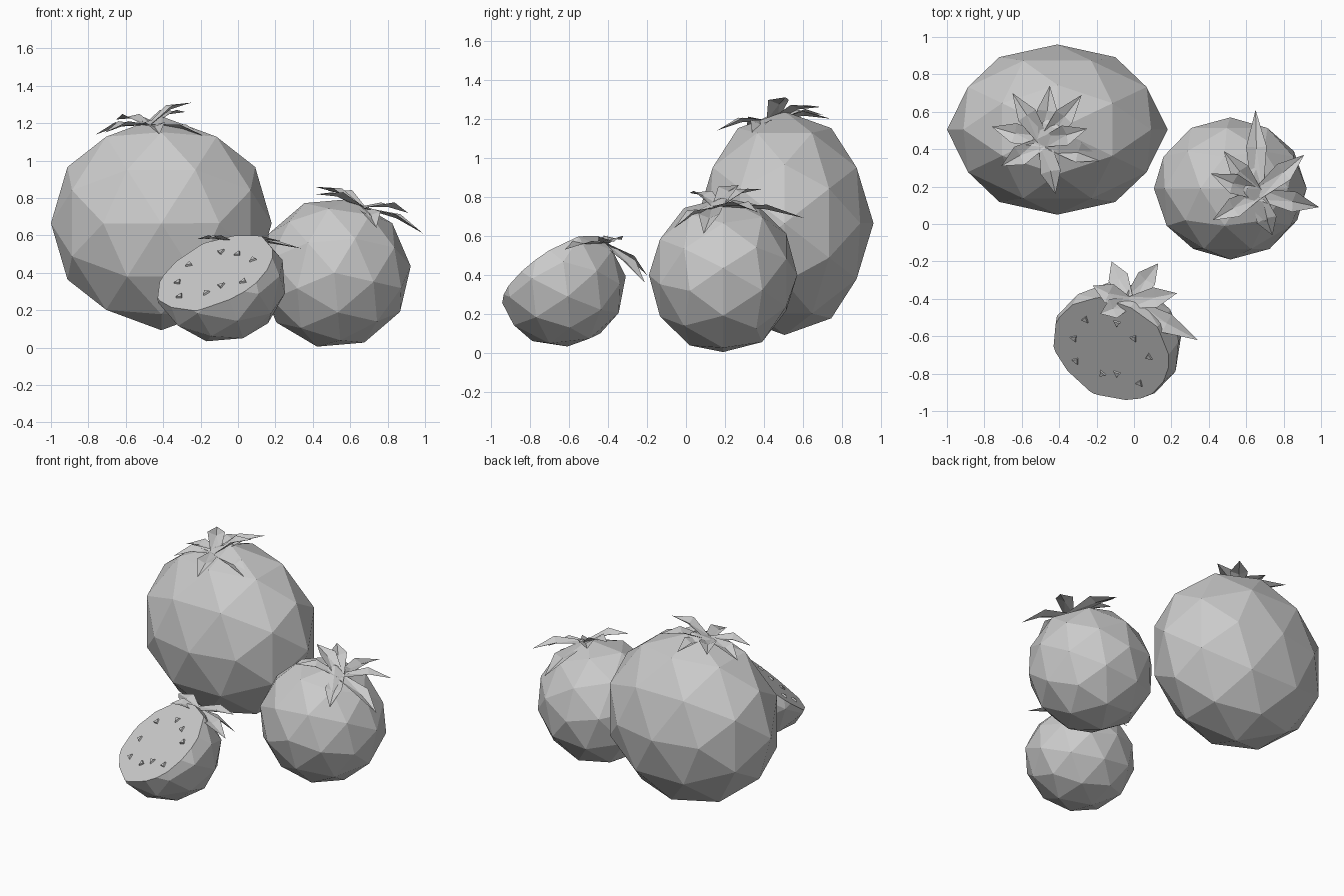
import bpy, bmesh, math
from mathutils import Vector, Matrix

cube = bpy.data.objects.get("Cube")
if cube:
    bpy.data.objects.remove(cube, do_unlink=True)

grey = bpy.data.materials.new("plain_grey")
grey.use_nodes = True
GREY = (0.6, 0.6, 0.6, 1)
grey.diffuse_color = GREY
grey.node_tree.nodes["Principled BSDF"].inputs["Base Color"].default_value = GREY


def finish(name, bm):
    mesh = bpy.data.meshes.new(name)
    bm.to_mesh(mesh)
    bm.free()
    mesh.materials.append(grey)
    obj = bpy.data.objects.new(name, mesh)
    bpy.context.collection.objects.link(obj)


def fruit_body(centre, radii, turn):
    """Faceted ball, turned first and then stretched."""
    bm = bmesh.new()
    bmesh.ops.create_icosphere(bm, subdivisions=2, radius=1)
    m = Matrix.Translation(centre) @ Matrix.Diagonal((*radii, 1)) @ turn
    bmesh.ops.transform(bm, matrix=m, verts=bm.verts)
    return bm


def rot(degrees, axis):
    return Matrix.Rotation(math.radians(degrees), 4, axis)


def crown(name, centre, tips, width, arch):
    """Folded leaves that spread from one point to the given tips."""
    bm = bmesh.new()
    c = Vector(centre)
    for tip in tips:
        t = Vector(tip)
        run = t - c
        side = run.cross(Vector((0, 0, 1))).normalized() * width
        up = side.cross(run).normalized() * arch
        base = [bm.verts.new(c + side * s - up * 0.3) for s in (-0.3, 0.3)]
        mid = c + run * 0.55 + up
        left, ridge, right = (bm.verts.new(mid + side * s + up * h)
                              for s, h in ((-0.55, 0.3), (0, -0.5), (0.55, 0.3)))
        end = bm.verts.new(t)
        for face in ((base[0], base[1], ridge), (base[0], ridge, left),
                     (base[1], right, ridge), (left, ridge, end), (ridge, right, end)):
            bm.faces.new(face)
    finish(name, bm)


# Large fruit
finish("large_fruit", fruit_body((-0.41, 0.505, 0.665), (0.59, 0.455, 0.572), rot(58.28, 'Y')))
crown("large_fruit_leaves", (-0.48, 0.44, 1.2),
      [(-0.45, 0.74, 1.2), (-0.28, 0.69, 1.26), (-0.25, 0.51, 1.31), (-0.16, 0.34, 1.12),
       (-0.42, 0.16, 1.14), (-0.71, 0.31, 1.15), (-0.76, 0.52, 1.14), (-0.65, 0.7, 1.22)],
      0.1, 0.03)

# Small fruit
finish("small_fruit", fruit_body((0.515, 0.19, 0.4), (0.41, 0.38, 0.405), rot(13, 'Y') @ rot(90, 'X')))
crown("small_fruit_leaves", (0.66, 0.16, 0.76),
      [(0.65, 0.61, 0.69), (0.91, 0.37, 0.72), (0.99, 0.09, 0.61), (0.74, -0.06, 0.64),
       (0.42, 0.02, 0.82), (0.41, 0.27, 0.86), (0.48, 0.39, 0.84)], 0.1, 0.03)

# Cut fruit, sliced by a sloping plane
slice_point = Vector((-0.09, -0.53, 0.51))
slice_normal = Vector((-0.47, -0.667, 1)).normalized()
bm = fruit_body((-0.095, -0.64, 0.355), (0.355, 0.335, 0.33), rot(20, 'Z') @ rot(40, 'X'))
cut = bmesh.ops.bisect_plane(bm, geom=bm.verts[:] + bm.edges[:] + bm.faces[:],
                             plane_co=slice_point, plane_no=slice_normal, clear_outer=True)
rim = [e for e in cut["geom_cut"] if isinstance(e, bmesh.types.BMEdge)]
bmesh.ops.contextual_create(bm, geom=rim)
finish("cut_fruit", bm)
crown("cut_fruit_leaves", (-0.03, -0.42, 0.57),
      [(-0.22, -0.33, 0.58), (-0.12, -0.2, 0.4), (0.13, -0.21, 0.36), (0.23, -0.37, 0.57),
       (0.34, -0.62, 0.53), (-0.18, -0.48, 0.58)], 0.1, 0.02)

# Seeds: flat three-sided studs on the cut face
bm = bmesh.new()
for x, y in ((-0.32, -0.61), (-0.26, -0.51), (-0.09, -0.53), (0, -0.61), (0.08, -0.71),
             (-0.31, -0.73), (-0.17, -0.8), (-0.09, -0.8), (0.03, -0.85)):
    away = Vector((x, y, 0)) - slice_point
    z = slice_point.z - (away.x * slice_normal.x + away.y * slice_normal.y) / slice_normal.z
    spin = slice_normal.to_track_quat('Z', 'Y').to_matrix().to_4x4()
    bmesh.ops.create_cone(bm, cap_ends=True, segments=3, radius1=0.027, radius2=0.02, depth=0.02,
                          matrix=Matrix.Translation((x, y, z)) @ spin @ rot(x * 400, 'Z'))
finish("seeds", bm)
